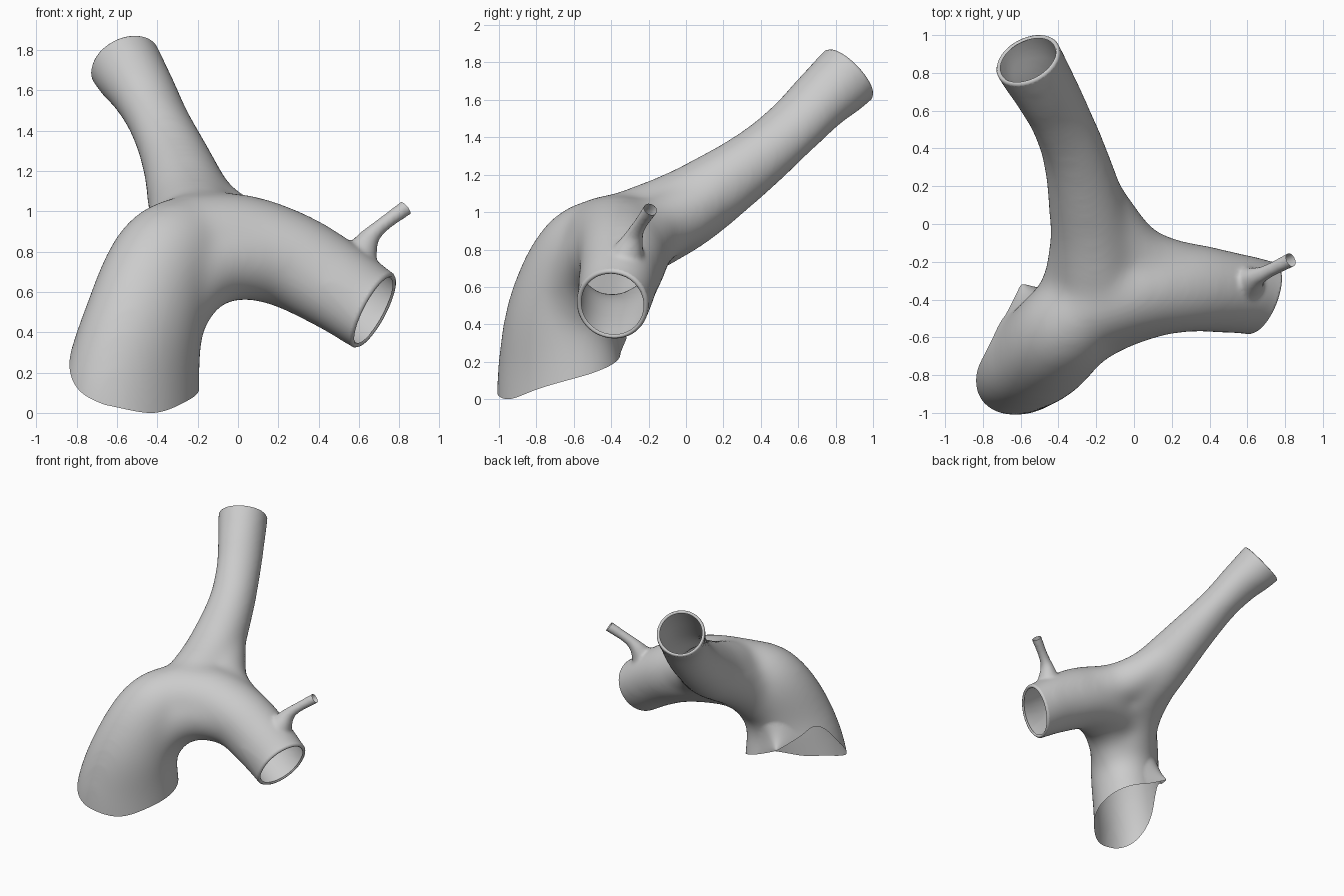
import bpy, bmesh, math
from mathutils import Vector

if "Cube" in bpy.data.objects:
    bpy.data.objects.remove(bpy.data.objects["Cube"])

MINOR = Vector((1, -1, 0)).normalized()


def catmull(a, b, c, d, t):
    return 0.5 * (2*b + (c - a)*t + (2*a - 5*b + 4*c - d)*t*t + (3*b - a - 3*c + d)*t**3)


def spline(rows, steps=8):
    """Smooth path through rows of (x, y, z, minor radius, major radius)."""
    rows = [tuple(r) if len(r) == 5 else tuple(r) + (r[3],) for r in rows]
    p = [rows[0]] + rows + [rows[-1]]
    out = [[catmull(*q, s / steps) for q in zip(*p[i-1:i+3])]
           for i in range(1, len(p) - 2) for s in range(steps)]
    return out + [list(rows[-1])]


def tube(bm, rows, grow=0.0, sides=40):
    """Closed tube swept along a smooth path."""
    pts = spline(rows)
    rings = []
    for i, q in enumerate(pts):
        t = (Vector(pts[min(i+1, len(pts)-1)][:3]) - Vector(pts[max(i-1, 0)][:3])).normalized()
        u = (MINOR - t * MINOR.dot(t)).normalized()
        w = t.cross(u)
        rings.append([bm.verts.new(Vector(q[:3]) + u*math.cos(a)*(q[3]+grow) + w*math.sin(a)*(q[4]+grow))
                      for a in (2*math.pi*k/sides for k in range(sides))])
    for r0, r1 in zip(rings, rings[1:]):
        for k in range(sides):
            n = (k + 1) % sides
            bm.faces.new((r0[k], r0[n], r1[n], r1[k]))
    bm.faces.new(rings[0][::-1])
    bm.faces.new(rings[-1])


def fuse(obj, voxel, rounds):
    """Merge overlapping tubes and soften the joints."""
    m = obj.modifiers.new("fuse", 'REMESH')
    m.mode = 'VOXEL'
    m.voxel_size = voxel
    s = obj.modifiers.new("soften", 'SMOOTH')
    s.factor = 0.5
    s.iterations = rounds
    bpy.context.view_layer.objects.active = obj
    obj.select_set(True)
    for name in ("fuse", "soften"):
        bpy.ops.object.modifier_apply(modifier=name)


def cut(bm, point, normal):
    geom = bm.verts[:] + bm.edges[:] + bm.faces[:]
    res = bmesh.ops.bisect_plane(bm, geom=geom, plane_co=point, plane_no=normal, clear_outer=True)
    return [e for e in res["geom_cut"] if isinstance(e, bmesh.types.BMEdge)]


def lip(bm, edges, centre, normal):
    """Rounded rim turning inward at an open end."""
    for scale, push in ((0.965, 0.010), (0.95, 0.004), (0.95, -0.01)):
        res = bmesh.ops.extrude_edge_only(bm, edges=edges)["geom"]
        for v in (g for g in res if isinstance(g, bmesh.types.BMVert)):
            v.co = centre + (v.co - centre) * scale + normal * push
        edges = [g for g in res if isinstance(g, bmesh.types.BMEdge) and g.is_boundary]


# Main body: trunk, right branch, back branch
GROW = 0.018
bm = bmesh.new()
tube(bm, [(-.53, -.67, -.35, .27, .37), (-.53, -.67, .10, .27, .37), (-.465, -.66, .45, .25, .31),
          (-.35, -.54, .75, .24, .27), (-.18, -.38, .88, .20, .20)], GROW)
tube(bm, [(-.27, -.43, .83, .24), (0, -.35, .83, .24), (.25, -.335, .76, .225), (.48, -.36, .635, .195, .215),
          (.665, -.39, .51, .178, .203), (.86, -.45, .40, .178, .203)], GROW)
tube(bm, [(-.20, -.27, .89, .22), (-.23, 0, 1.02, .20), (-.31, .35, 1.26, .155, .16), (-.395, .57, 1.45, .132, .155),
          (-.475, .72, 1.60, .145, .162), (-.56, .865, 1.73, .168, .170), (-.70, 1.11, 1.98, .168, .170)], GROW)
# Fillers that round out the three crotches
tube(bm, [(-.42, -.62, .40, .20), (-.26, -.53, .66, .20), (-.05, -.43, .77, .20), (.25, -.34, .76, .20)], GROW)
tube(bm, [(-.30, .30, 1.22, .13), (-.15, .03, 1.01, .15), (.02, -.18, .89, .16), (.30, -.31, .76, .18)], GROW)
tube(bm, [(-.45, -.62, .45, .19), (-.30, -.38, .76, .19), (-.24, -.10, .96, .19), (-.29, .25, 1.19, .15)], GROW)
bmesh.ops.recalc_face_normals(bm, faces=bm.faces[:])
me = bpy.data.meshes.new("branching_tube")
bm.to_mesh(me)
bm.free()
body = bpy.data.objects.new("branching_tube", me)
bpy.context.collection.objects.link(body)
fuse(body, 0.025, 32)

# Thin side twig with a flared root
bm = bmesh.new()
bm.from_mesh(body.data)
twig = bmesh.new()
tube(twig, [(.56, -.34, .68, .12), (.60, -.315, .765, .09), (.64, -.285, .85, .054), (.68, -.265, .90, .038),
            (.74, -.235, .95, .033), (.83, -.19, 1.015, .036), (.95, -.13, 1.10, .036)], 0.004, 24)
bmesh.ops.recalc_face_normals(twig, faces=twig.faces[:])
tmp = bpy.data.meshes.new("twig")
twig.to_mesh(tmp)
twig.free()
bm.from_mesh(tmp)
bm.to_mesh(body.data)
bm.free()
bpy.data.meshes.remove(tmp)
fuse(body, 0.013, 10)

# Open the ends
bm = bmesh.new()
bm.from_mesh(body.data)
cut(bm, Vector((.83, -.19, 1.015)), Vector((.75, .35, .6)).normalized())
for c, n in ((Vector((.665, -.39, .505)), Vector((.85, -.3, -.42)).normalized()),
             (Vector((-.56, .865, 1.73)), Vector((-.35, .65, .62)).normalized())):
    lip(bm, cut(bm, c, n), c, n)

# Wavy trunk mouth: edge height by angle around the trunk
EDGE = [(-110, .02), (-69, 0), (-24, .06), (20, .13), (60, .22), (100, .31), (130, .39), (165, .46),
        (188, .41), (209, .25), (230, .11), (250, .04), (291, 0), (336, .06)]


def edge_height(co):
    a = math.degrees(math.atan2(co.y + .65, co.x + .53))
    a = a + 360 if a < -69 else a
    for i in range(1, len(EDGE) - 2):
        if a <= EDGE[i+1][0]:
            t = (a - EDGE[i][0]) / (EDGE[i+1][0] - EDGE[i][0])
            return catmull(*(EDGE[k][1] for k in range(i-1, i+3)), t)
    return 0


for v in bm.verts:
    v.co.z -= edge_height(v.co)
cut(bm, Vector((0, 0, 0)), Vector((0, 0, -1)))
for v in bm.verts:
    v.co.z += edge_height(v.co)

# Small flared tip at the back of the mouth
tip = Vector((-.61, -.28, .34))
for v in bm.verts:
    d = (v.co - tip).length
    if d < .22:
        v.co += (tip - v.co) * (1 - d / .22) * 1.4

bm.to_mesh(body.data)
bm.free()
body.data.shade_smooth()
